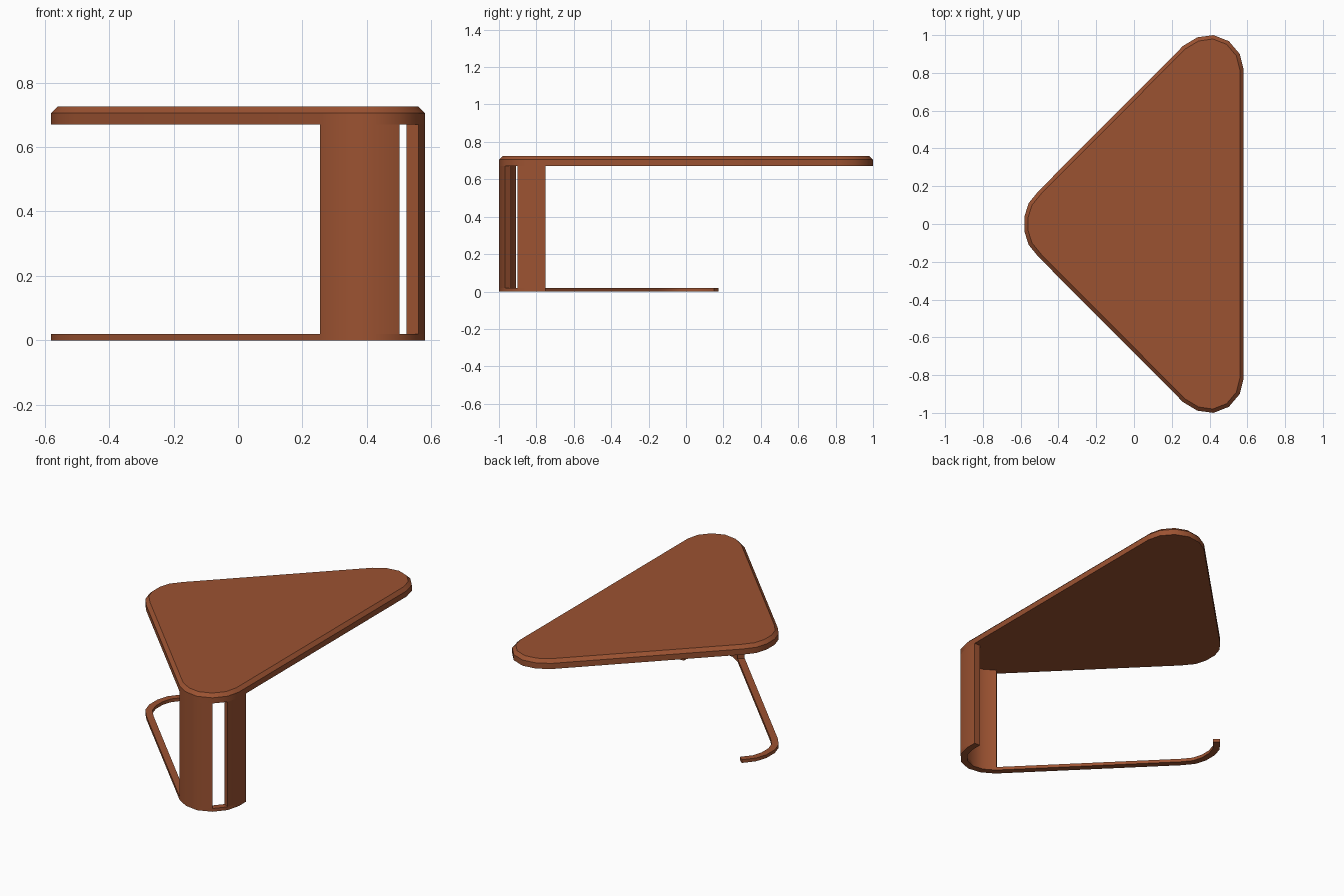
import bpy, bmesh, math
from mathutils import Vector

if "Cube" in bpy.data.objects:
    bpy.data.objects.remove(bpy.data.objects["Cube"])

mat = bpy.data.materials.new("warm brown")
mat.diffuse_color = (0.33, 0.085, 0.031, 1)
mat.use_nodes = True
mat.node_tree.nodes["Principled BSDF"].inputs["Base Color"].default_value = mat.diffuse_color

# Rounded triangle: upper half of the outline, mirrored across y = 0
half = [(-0.58, 0.04), (-0.558, 0.11), (-0.505, 0.175), (0.26, 0.943), (0.335, 0.988),
        (0.42, 1.0), (0.502, 0.968), (0.56, 0.9), (0.58, 0.82)]
upper = [Vector(p) for p in half]
lower = [Vector((p.x, -p.y)) for p in upper]


def inset(pts, d, closed):
    """Mitred offset to the left of a path (inwards when counter-clockwise)."""
    out, n = [], len(pts)
    for i, p in enumerate(pts):
        dirs = []
        if closed or i > 0:
            dirs.append((p - pts[i - 1]).normalized())
        if closed or i < n - 1:
            dirs.append((pts[(i + 1) % n] - p).normalized())
        norms = [Vector((-v.y, v.x)) for v in dirs]
        m = sum(norms, Vector((0, 0))).normalized()
        out.append(p + m * (d / m.dot(norms[0])))
    return out


def loft(name, layers):
    """Solid from stacked outlines [(points, z), ...]."""
    bm = bmesh.new()
    rings = [[bm.verts.new((p.x, p.y, z)) for p in pts] for pts, z in layers]
    bm.faces.new(rings[0][::-1])
    bm.faces.new(rings[-1])
    n = len(rings[0])
    for a, b in zip(rings, rings[1:]):
        for i in range(n):
            j = (i + 1) % n
            bm.faces.new((a[i], a[j], b[j], b[i]))
    bmesh.ops.recalc_face_normals(bm, faces=bm.faces)
    me = bpy.data.meshes.new(name)
    bm.to_mesh(me)
    bm.free()
    me.materials.append(mat)
    ob = bpy.data.objects.new(name, me)
    bpy.context.collection.objects.link(ob)
    bpy.ops.object.select_all(action='DESELECT')
    ob.select_set(True)
    bpy.context.view_layer.objects.active = ob
    bpy.ops.object.shade_smooth_by_angle(angle=math.radians(30))
    return ob


def strip(name, path, first, last, z0, z1, thickness=0.04):
    """Upright band that follows part of the outline path."""
    inner = inset(path, thickness, False)
    ring = path[first:last + 1] + inner[first:last + 1][::-1]
    loft(name, [(ring, z0), (ring, z1)])


# Table top with a chamfered upper edge
outline = lower + upper[::-1]
loft("table_top", [(outline, 0.67), (outline, 0.705), (inset(outline, 0.02, True), 0.725)])

# Path of the base: around the left tip, along the slanted side, round the front corner
path = [upper[2], upper[1], upper[0]] + lower[:3] + [Vector((0.254, -0.937))] \
    + lower[3:] + [Vector((0.58, -0.75))]
strip("floor_rail", path, 0, len(path) - 1, 0, 0.02)

# Curved leg in two panels with an open slot between them
strip("leg_front_panel", path, 6, 10, 0.02, 0.67)
strip("leg_side_panel", path, 11, 13, 0.02, 0.67)
